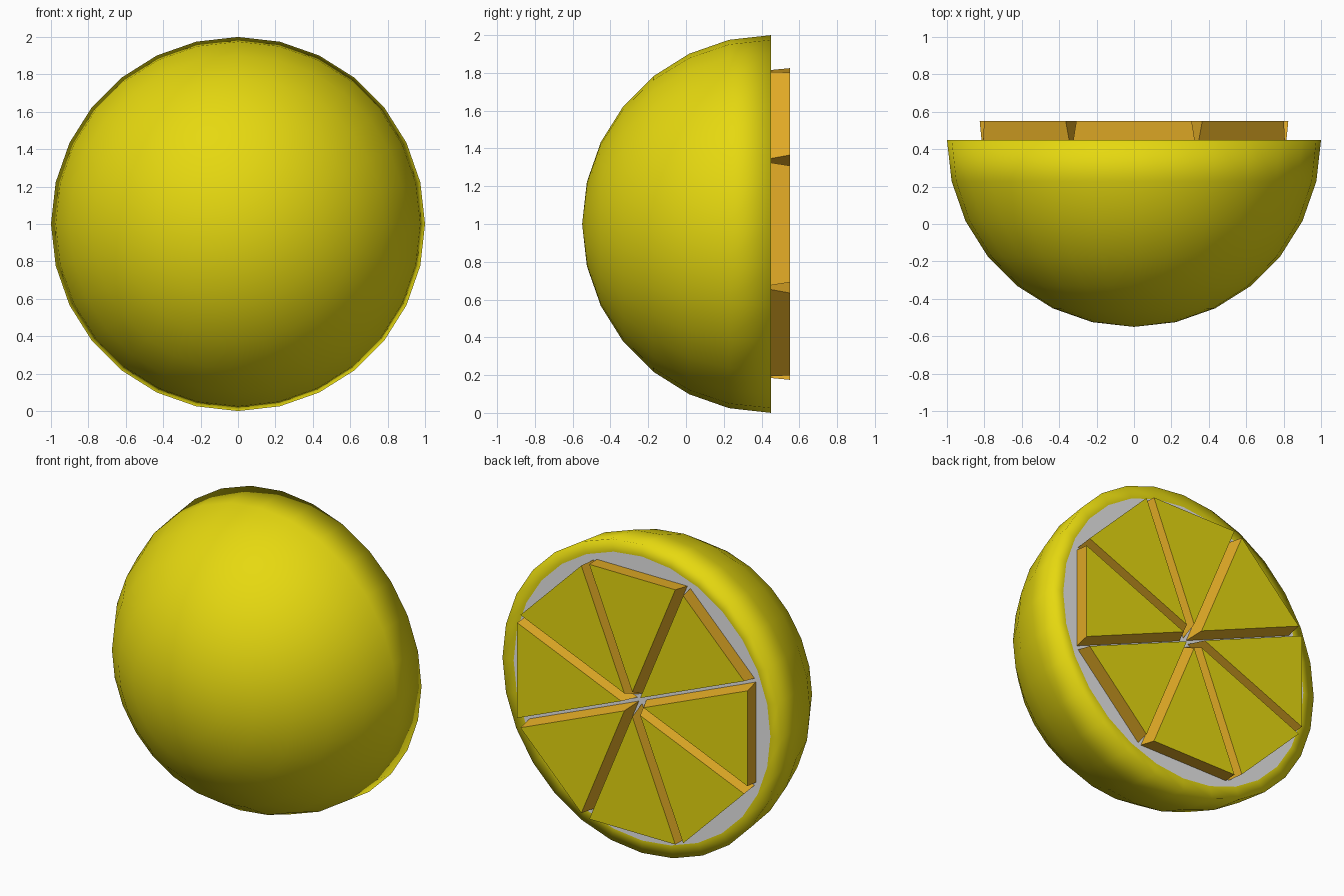
import bpy, bmesh, math

if "Cube" in bpy.data.objects:
    bpy.data.objects.remove(bpy.data.objects["Cube"])

SIDES = 28          # sides around the rind
CUT_Y = 0.45        # plane of the cut face
CENTRE_Z = 1.0


def material(name, rgb):
    m = bpy.data.materials.new(name)
    m.diffuse_color = (*rgb, 1)
    m.use_nodes = True
    m.node_tree.nodes["Principled BSDF"].inputs["Base Color"].default_value = m.diffuse_color
    return m


yellow = material("lemon yellow", (0.79, 0.69, 0.005))
white = material("pith white", (0.8, 0.8, 0.8))
orange = material("pulp orange", (0.78, 0.42, 0.02))


def finish(bm, name, mats):
    bmesh.ops.recalc_face_normals(bm, faces=bm.faces)
    me = bpy.data.meshes.new(name)
    bm.to_mesh(me)
    bm.free()
    for m in mats:
        me.materials.append(m)
    ob = bpy.data.objects.new(name, me)
    bpy.context.collection.objects.link(ob)
    return ob


def ring(bm, r, y):
    return [bm.verts.new((r * math.sin(2 * math.pi * i / SIDES), y,
                          CENTRE_Z + r * math.cos(2 * math.pi * i / SIDES)))
            for i in range(SIDES)]


# Rind: half sphere with a yellow rim and a flat white pith disc
bm = bmesh.new()
rings = [ring(bm, 0.92, CUT_Y)]
for k in range(7):
    a = math.radians(90) * k / 7
    rings.append(ring(bm, math.cos(a), CUT_Y - math.sin(a)))
pole = bm.verts.new((0, CUT_Y - 1, CENTRE_Z))
for a, b in zip(rings, rings[1:]):
    for i in range(SIDES):
        j = (i + 1) % SIDES
        bm.faces.new((a[i], a[j], b[j], b[i]))
for i in range(SIDES):
    bm.faces.new((rings[-1][i], rings[-1][(i + 1) % SIDES], pole))
for f in bm.faces:
    f.smooth = True
disc = bm.faces.new(rings[0])
disc.material_index = 1
disc.smooth = False
finish(bm, "rind", [yellow, white])


# Pulp wedges: eight tapered triangles, yellow on top with orange walls
def wedge_triangle(bm, angle, tip, outer, y):
    half = (outer - tip) * math.tan(math.radians(22.5))
    c, s = math.cos(angle), math.sin(angle)
    return [bm.verts.new((u * c - v * s, y, CENTRE_Z + u * s + v * c))
            for u, v in ((tip, 0), (outer, -half), (outer, half))]


for k in range(8):
    bm = bmesh.new()
    angle = math.radians(45 * k)
    low = wedge_triangle(bm, angle, 0.03, 0.815, CUT_Y - 0.003)
    top = wedge_triangle(bm, angle, 0.08, 0.825, CUT_Y + 0.10)
    bm.faces.new(low)
    bm.faces.new(top).material_index = 1
    for i in range(3):
        j = (i + 1) % 3
        bm.faces.new((low[i], low[j], top[j], top[i]))
    finish(bm, f"pulp_wedge_{k + 1}", [orange, yellow])
